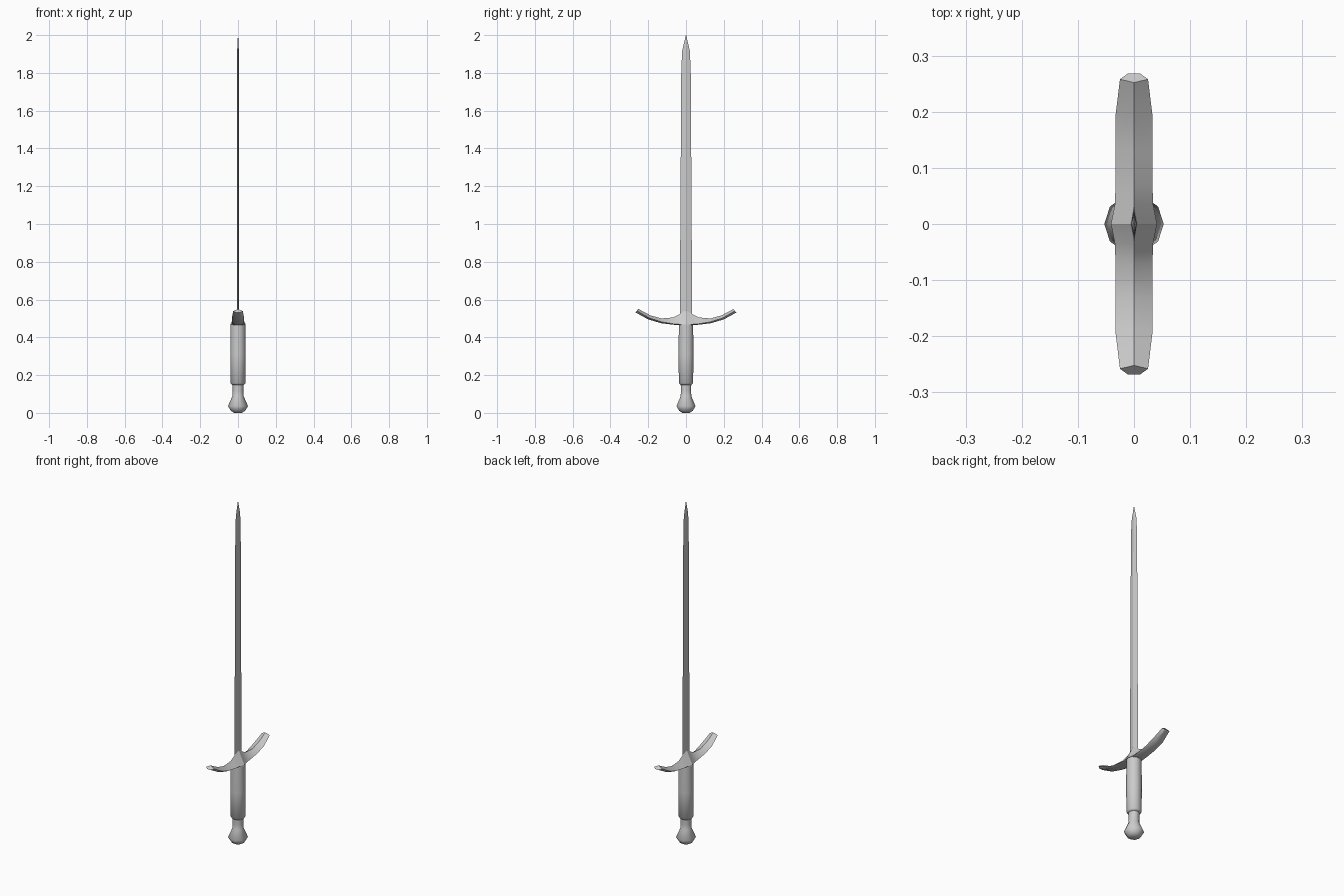
import bpy
import math

if "Cube" in bpy.data.objects:
    bpy.data.objects.remove(bpy.data.objects["Cube"])


def loft(name, rings, angle=40):
    """Skin a list of equal-length vertex rings and cap both ends."""
    n = len(rings[0])
    verts = [v for ring in rings for v in ring]
    faces = []
    for r in range(len(rings) - 1):
        for i in range(n):
            a, b = r * n + i, r * n + (i + 1) % n
            faces.append((a, b, b + n, a + n))
    faces.append(tuple(reversed(range(n))))
    faces.append(tuple(range((len(rings) - 1) * n, len(rings) * n)))
    mesh = bpy.data.meshes.new(name)
    mesh.from_pydata(verts, [], faces)
    mesh.update()
    obj = bpy.data.objects.new(name, mesh)
    bpy.context.collection.objects.link(obj)
    bpy.ops.object.select_all(action='DESELECT')
    obj.select_set(True)
    bpy.context.view_layer.objects.active = obj
    bpy.ops.object.shade_smooth_by_angle(angle=math.radians(angle))
    return obj


def decagon(r, z):
    return [(r * math.cos(i * math.tau / 10), r * math.sin(i * math.tau / 10), z)
            for i in range(10)]


def lathe(name, profile):
    return loft(name, [decagon(r, z) for r, z in profile], 60)


# Pommel with its narrow neck, ten-sided
lathe("pommel", [(0.02, 0), (0.037, 0.01), (0.053, 0.036), (0.03, 0.088),
                 (0.028, 0.12), (0.03, 0.16)])

# Grip
lathe("grip", [(0.03, 0.148), (0.04, 0.157), (0.041, 0.31), (0.04, 0.468)])

# Crossguard: five-sided roof section swept along two upturned arms
# y of ridge, sides, underside; z of ridge, sides, underside; half width, underside half width
stations = [
    (0.00, 0.00, 0.00, 0.555, 0.468, 0.465, 0.041, 0.025),
    (0.035, 0.035, 0.035, 0.522, 0.469, 0.465, 0.034, 0.02),
    (0.07, 0.07, 0.07, 0.505, 0.472, 0.467, 0.033, 0.02),
    (0.13, 0.131, 0.133, 0.50, 0.482, 0.475, 0.033, 0.02),
    (0.188, 0.193, 0.20, 0.516, 0.502, 0.495, 0.033, 0.018),
    (0.252, 0.258, 0.268, 0.55, 0.539, 0.532, 0.025, 0.011),
]


def guard_ring(s, side):
    yt, ys, yb, zt, zs, zb, w, wb = s
    return [(0, side * yt, zt), (-w, side * ys, zs), (-wb, side * yb, zb),
            (wb, side * yb, zb), (w, side * ys, zs)]


left = [guard_ring(s, -1) for s in reversed(stations)]
right = [guard_ring(s, 1) for s in stations[1:]]
loft("crossguard", left + right, 32)

# Blade: diamond section tapering to a point
blade_profile = [(0.033, 0.0065, 0.49), (0.025, 0.005, 1.82),
                 (0.02, 0.0045, 1.918), (0.0008, 0.0006, 2.0)]
loft("blade", [[(t, 0, z), (0, w, z), (-t, 0, z), (0, -w, z)]
               for w, t, z in blade_profile], 20)
